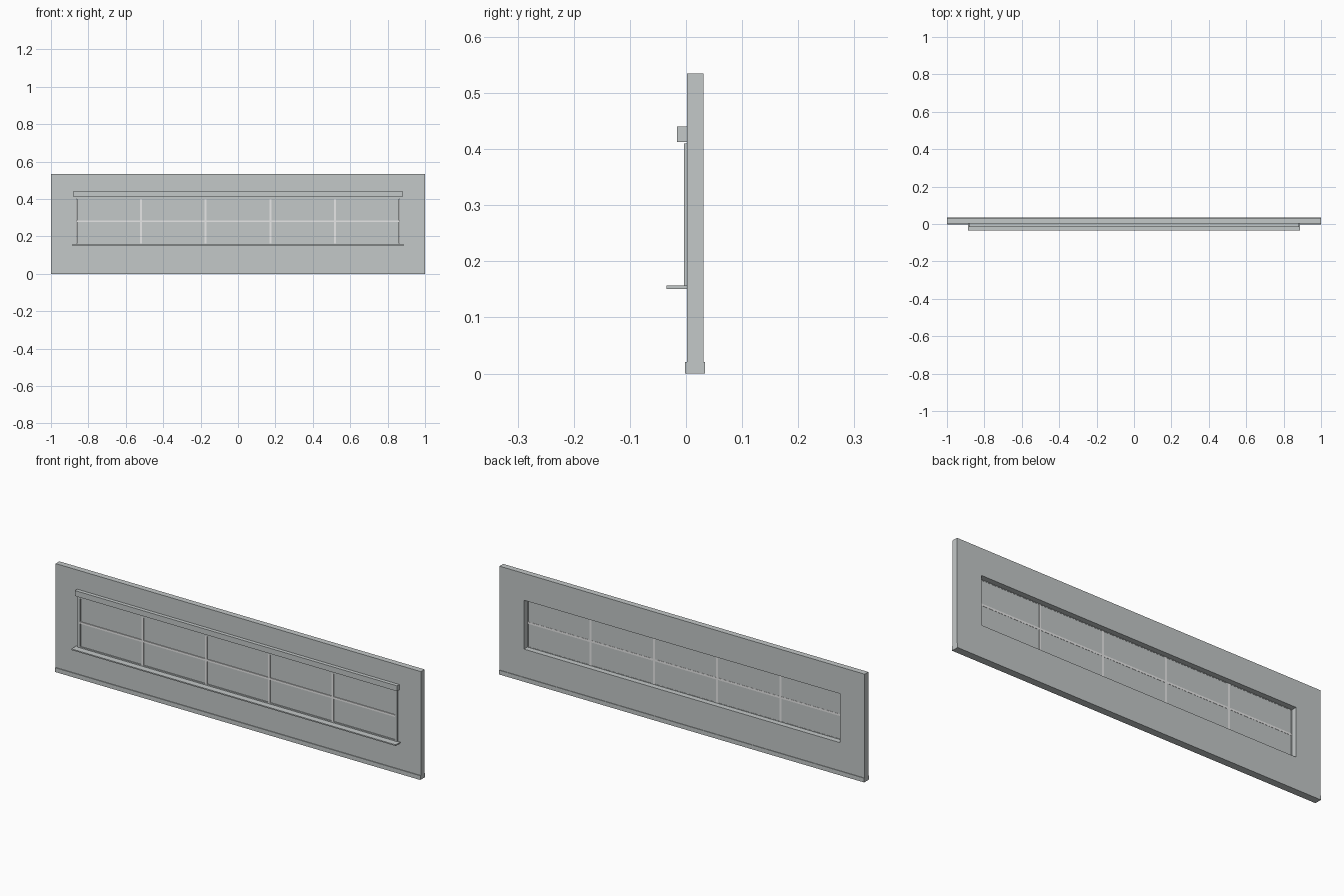
import bpy, bmesh

if "Cube" in bpy.data.objects:
    bpy.data.objects.remove(bpy.data.objects["Cube"])


def material(name, rgb):
    m = bpy.data.materials.new(name)
    m.use_nodes = True
    m.diffuse_color = (*rgb, 1)
    m.node_tree.nodes["Principled BSDF"].inputs["Base Color"].default_value = (*rgb, 1)
    return m


GREY = material("plain grey", (0.55, 0.58, 0.58))
WHITE = material("window white", (0.95, 0.95, 0.95))


def finish(name, bm, mat):
    bmesh.ops.recalc_face_normals(bm, faces=bm.faces)
    mesh = bpy.data.meshes.new(name)
    bm.to_mesh(mesh)
    bm.free()
    mesh.materials.append(mat)
    obj = bpy.data.objects.new(name, mesh)
    bpy.context.collection.objects.link(obj)
    return obj


def box(name, x, y, z, mat=GREY):
    """Box from (low, high) pairs."""
    bm = bmesh.new()
    bmesh.ops.create_cube(bm, size=1)
    for v in bm.verts:
        v.co = [(a + b) / 2 + c * (b - a) for (a, b), c in zip((x, y, z), v.co)]
    return finish(name, bm, mat)


def ring(name, x_out, z_out, x_in, z_in, y, mat=GREY):
    """Rectangular frame with an opening, extruded along y."""
    bm = bmesh.new()
    loops = []
    for hx, (lo, hi) in ((x_out, z_out), (x_in, z_in)):
        loops.append([bm.verts.new((px, y[0], pz)) for px, pz in
                      ((-hx, lo), (hx, lo), (hx, hi), (-hx, hi))])
    outer, inner = loops
    for i in range(4):
        j = (i + 1) % 4
        bm.faces.new((outer[i], outer[j], inner[j], inner[i]))
    res = bmesh.ops.extrude_face_region(bm, geom=bm.faces[:])
    for v in res["geom"]:
        if isinstance(v, bmesh.types.BMVert):
            v.co.y = y[1]
    return finish(name, bm, mat)


HALF, LOW, HIGH = 0.866, 0.16, 0.402      # window opening
MID = (LOW + HIGH) / 2
BAR = 0.005                               # half width of glazing bars

# Wall with its opening and base strip
ring("wall", 1, (0, 0.535), HALF, (LOW, HIGH), (0.002, 0.031))
for name, y in (("front_base_strip", (-0.002, 0.002)), ("back_base_strip", (0.031, 0.034))):
    box(name, (-1, 1), y, (0, 0.021))

# Window surround, lintel and sill
ring("window_frame", 0.875, (0.157, 0.41), HALF - 0.003, (LOW + 0.003, HIGH - 0.003),
     (-0.004, 0.004))
box("lintel", (-0.882, 0.882), (-0.016, 0.002), (0.413, 0.44))
box("sill", (-0.888, 0.888), (-0.035, 0.002), (0.151, 0.157))

# Glazing bars and panes
step = 2 * HALF / 5
box("transom", (-HALF, HALF), (-0.004, 0.004), (MID - BAR, MID + BAR), WHITE)
for i in range(5):
    left = -HALF + i * step
    if i:
        for row, z in (("lower", (LOW, MID - BAR)), ("upper", (MID + BAR, HIGH))):
            box(f"{row}_mullion_{i}", (left - BAR, left + BAR), (-0.004, 0.004), z, WHITE)
    for row, z in (("lower", (LOW, MID - BAR)), ("upper", (MID + BAR, HIGH))):
        box(f"{row}_pane_{i + 1}", (left + BAR, left + step - BAR), (0.0, 0.003), z)
